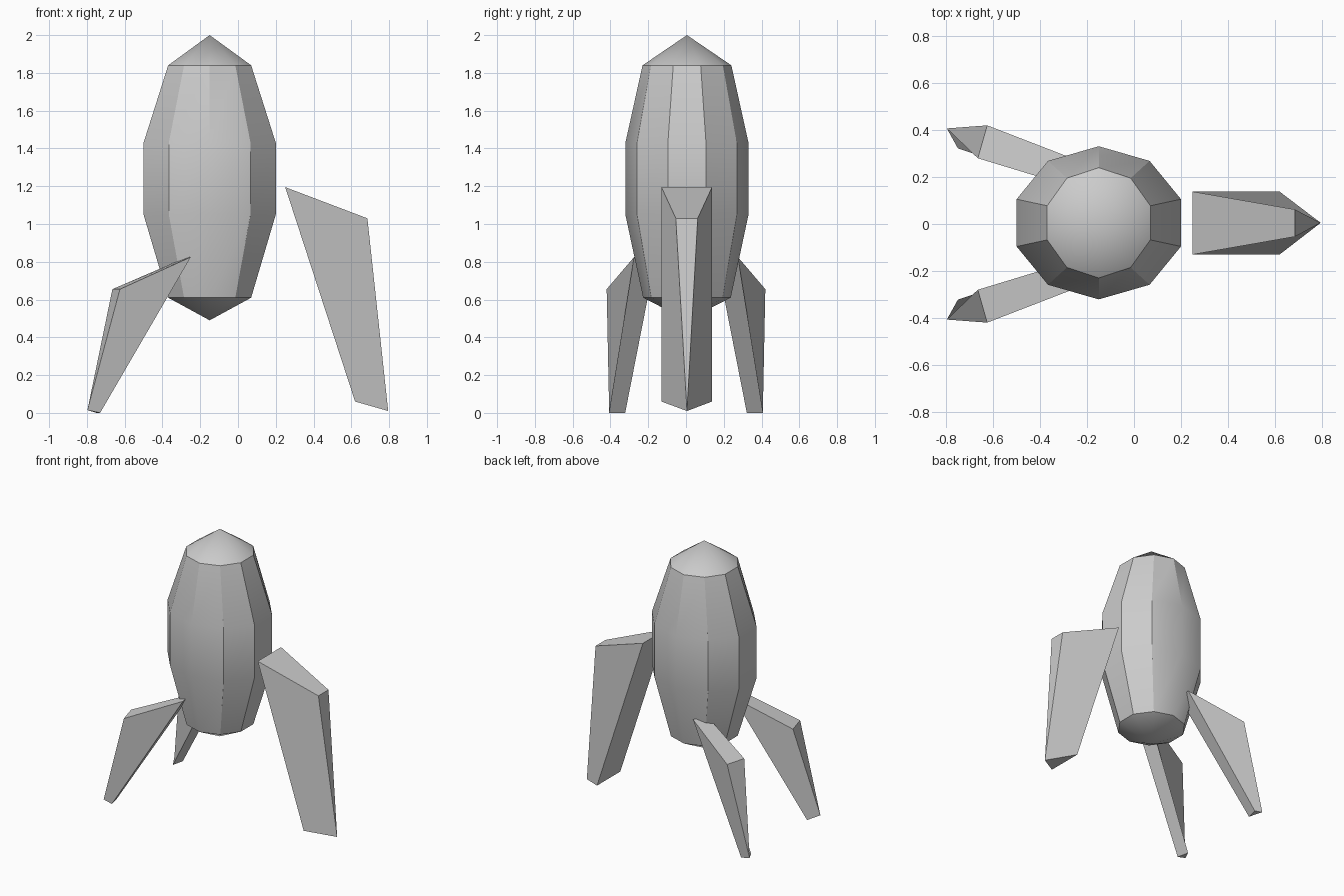
import bpy, bmesh, math

if "Cube" in bpy.data.objects:
    bpy.data.objects.remove(bpy.data.objects["Cube"])

grey = bpy.data.materials.new("plain_grey")
grey.diffuse_color = (0.6, 0.6, 0.6, 1)
grey.use_nodes = True
grey.node_tree.nodes["Principled BSDF"].inputs["Base Color"].default_value = grey.diffuse_color


def make_object(name, bm):
    bmesh.ops.recalc_face_normals(bm, faces=bm.faces)
    mesh = bpy.data.meshes.new(name)
    bm.to_mesh(mesh)
    bm.free()
    mesh.materials.append(grey)
    obj = bpy.data.objects.new(name, mesh)
    bpy.context.collection.objects.link(obj)
    return obj


# Hull: stacked ten-sided rings with a pointed nose and tail
def make_hull(cx, cy, sides, rings, tail_z, nose_z):
    bm = bmesh.new()
    loops = []
    for z, rx, ry in rings:
        angles = [math.pi / 2 + math.tau * i / sides for i in range(sides)]
        loops.append([bm.verts.new((cx + rx * math.cos(a), cy + ry * math.sin(a), z))
                      for a in angles])
    tail = bm.verts.new((cx, cy, tail_z))
    nose = bm.verts.new((cx, cy, nose_z))
    for i in range(sides):
        j = (i + 1) % sides
        for low, high in zip(loops, loops[1:]):
            bm.faces.new((low[i], low[j], high[j], high[i]))
        bm.faces.new((loops[0][j], loops[0][i], tail))
        bm.faces.new((loops[-1][i], loops[-1][j], nose))
    return make_object("hull", bm)


# Leg: wide inner face, narrow outer top edge, tapering to one outer foot tip
def make_leg(name, inner_top, outer_top, inner_foot, tip, flip=1):
    bm = bmesh.new()
    points = [*inner_top, *outer_top, *inner_foot, tip]
    c, d, b, a, p, q, t = [bm.verts.new((x, y * flip, z)) for x, y, z in points]
    for face in ((c, d, a, b), (c, d, q, p), (c, b, t, p), (d, a, t, q),
                 (a, b, t), (p, q, t)):
        bm.faces.new(face)
    return make_object(name, bm)


hull = make_hull(-0.15, 0.005, 10,
                 [(0.61, 0.231, 0.232), (1.05, 0.368, 0.326),
                  (1.43, 0.368, 0.326), (1.84, 0.231, 0.235)], 0.49, 2.0)

# Large leg on the right
make_leg("right_leg",
         [(0.25, 0.138, 1.195), (0.25, -0.13, 1.195)],
         [(0.685, 0.062, 1.03), (0.685, -0.054, 1.03)],
         [(0.62, 0.138, 0.06), (0.62, -0.13, 0.06)],
         (0.795, 0.005, 0.01))

# Mirrored pair of smaller legs on the left
for name, flip in (("left_rear_leg", 1), ("left_front_leg", -1)):
    make_leg(name,
             [(-0.25, 0.275, 0.825), (-0.27, 0.16, 0.825)],
             [(-0.625, 0.42, 0.655), (-0.665, 0.28, 0.655)],
             [(-0.73, 0.408, 0.0), (-0.75, 0.322, 0.0)],
             (-0.797, 0.407, 0.015), flip)

# Soft facets with crisp main edges on the hull
bpy.ops.object.select_all(action='DESELECT')
hull.select_set(True)
bpy.context.view_layer.objects.active = hull
bpy.ops.object.shade_smooth_by_angle(angle=math.radians(33))
